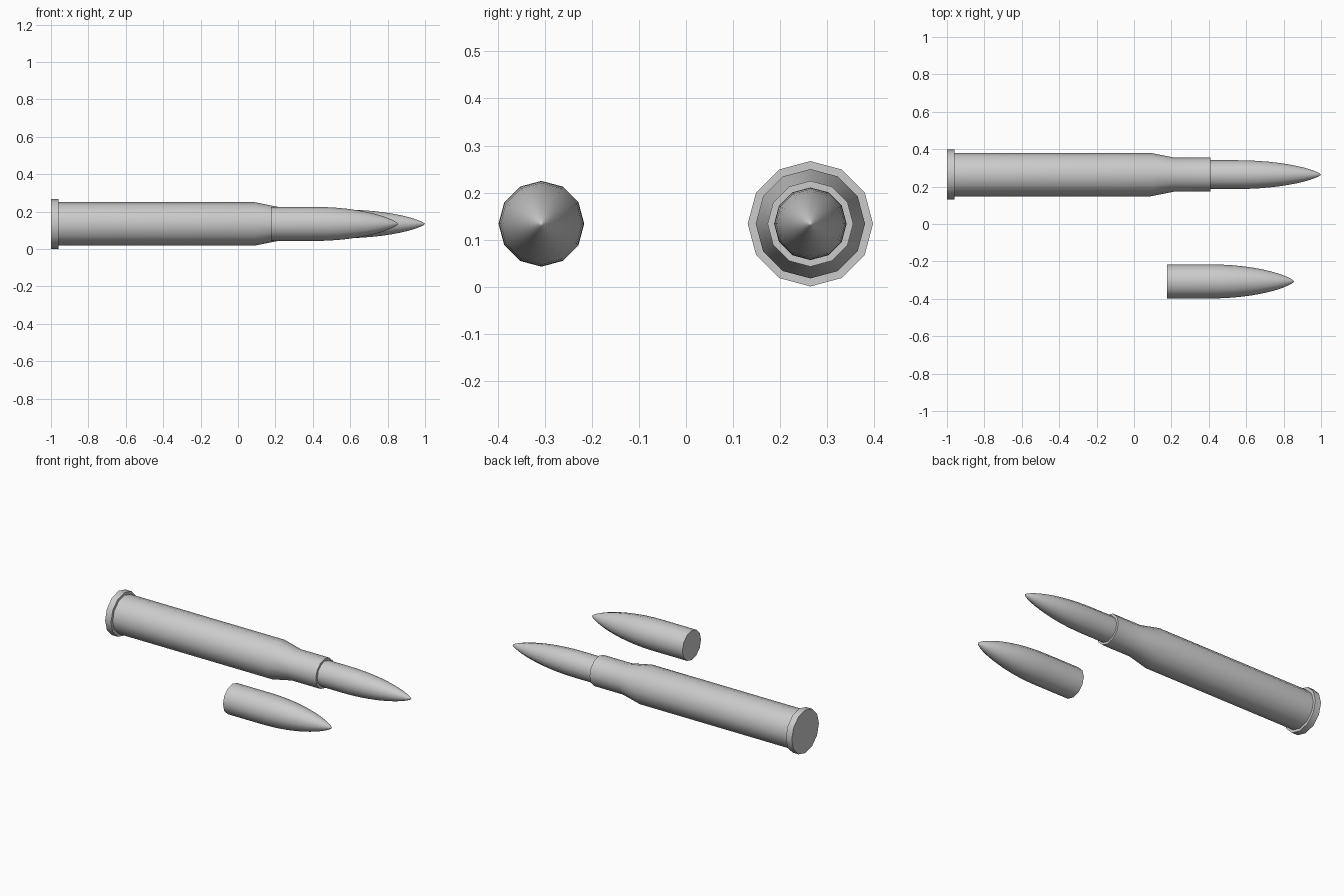
import bpy, math

SIDES = 12
AXIS_Z = 0.134

if "Cube" in bpy.data.objects:
    bpy.data.objects.remove(bpy.data.objects["Cube"], do_unlink=True)

grey = bpy.data.materials.new("plain grey")
grey.use_nodes = True
grey.diffuse_color = (0.6, 0.6, 0.6, 1)
grey.node_tree.nodes["Principled BSDF"].inputs["Base Color"].default_value = (0.6, 0.6, 0.6, 1)


def lathe(name, profile, y):
    """Turn (x, radius) points around the x axis; radius 0 makes a point."""
    verts, faces, rings = [], [], []
    for x, r in profile:
        count = SIDES if r > 0 else 1
        rings.append([len(verts) + i for i in range(count)])
        for i in range(count):
            a = 2 * math.pi * i / SIDES
            verts.append((x, y + r * math.cos(a), AXIS_Z + r * math.sin(a)))
    for a, b in zip(rings, rings[1:]):
        for i in range(SIDES):
            j = (i + 1) % SIDES
            if len(b) == 1:
                faces.append((a[i], a[j], b[0]))
            else:
                faces.append((a[i], a[j], b[j], b[i]))
    faces.append(tuple(reversed(rings[0])))
    if len(rings[-1]) > 1:
        faces.append(tuple(rings[-1]))
    mesh = bpy.data.meshes.new(name)
    mesh.from_pydata(verts, [], faces)
    mesh.materials.append(grey)
    obj = bpy.data.objects.new(name, mesh)
    bpy.context.collection.objects.link(obj)
    bpy.ops.object.select_all(action="DESELECT")
    obj.select_set(True)
    bpy.context.view_layer.objects.active = obj
    bpy.ops.object.mode_set(mode="EDIT")
    bpy.ops.mesh.select_all(action="SELECT")
    bpy.ops.mesh.normals_make_consistent(inside=False)
    bpy.ops.object.mode_set(mode="OBJECT")
    bpy.ops.object.shade_smooth_by_angle(angle=math.radians(35))
    return obj


def bullet_profile(start, shoulder, tip, radius):
    """Straight shank followed by a rounded nose."""
    steps = 12
    points = [(start, radius)]
    for i in range(steps):
        t = math.sin(math.pi / 2 * i / steps)
        points.append((shoulder + (tip - shoulder) * t, radius * (1 - t * t) ** 0.72))
    return points + [(tip, 0)]


# Loaded round: rimmed case with shoulder and neck, and its seated bullet
lathe("case", [(-1, 0.133), (-0.96, 0.133), (-0.96, 0.116), (0.09, 0.116),
               (0.215, 0.091), (0.41, 0.091)], 0.264)
lathe("seated_bullet", bullet_profile(0.40, 0.55, 1.0, 0.077), 0.264)

# Loose bullet lying beside it
lathe("loose_bullet", bullet_profile(0.176, 0.41, 0.856, 0.091), -0.307)
